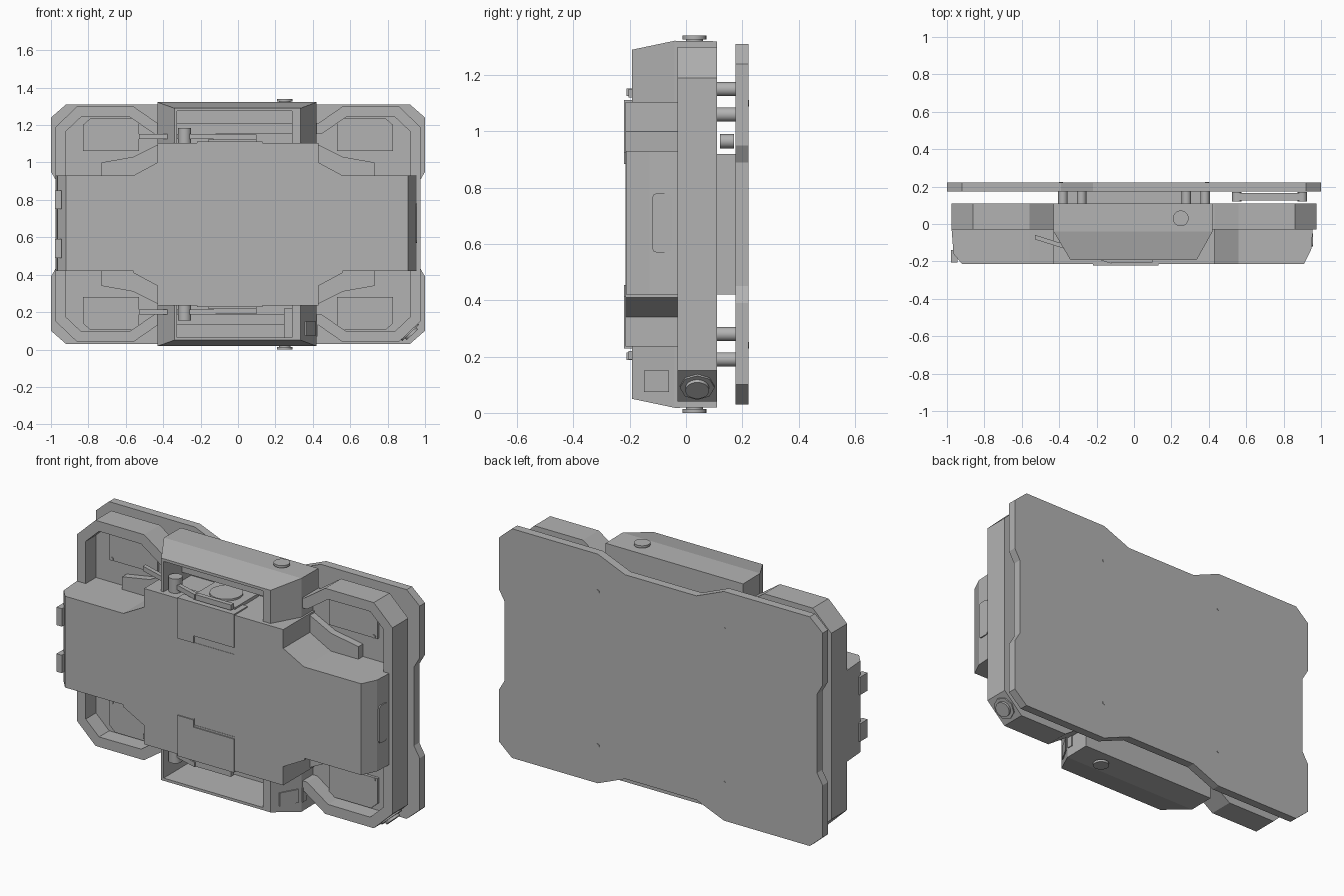
import bpy, bmesh, math
from mathutils import Vector

cube = bpy.data.objects.get("Cube")
if cube:
    bpy.data.objects.remove(cube)

grey = bpy.data.materials.new("mid_grey")
grey.use_nodes = True
grey.diffuse_color = (0.45, 0.45, 0.45, 1)
grey.node_tree.nodes["Principled BSDF"].inputs["Base Color"].default_value = (0.45, 0.45, 0.45, 1)

MID = 0.67  # mirror height


def finish(name, bm):
    bmesh.ops.recalc_face_normals(bm, faces=bm.faces)
    mesh = bpy.data.meshes.new(name)
    bm.to_mesh(mesh)
    bm.free()
    mesh.materials.append(grey)
    ob = bpy.data.objects.new(name, mesh)
    bpy.context.collection.objects.link(ob)
    return ob


def prism(name, pts, a, b, axis="y", tray=None):
    """Extrude a 2D outline from a to b; tray = (wall, depth) hollows the front."""
    place = {"x": lambda u, v, w: (w, u, v),
             "y": lambda u, v, w: (u, w, v),
             "z": lambda u, v, w: (u, v, w)}[axis]
    bm = bmesh.new()
    front = bm.faces.new([bm.verts.new(place(u, v, a)) for u, v in pts])
    back = bm.faces.new([bm.verts.new(place(u, v, b)) for u, v in reversed(pts)])
    n = len(pts)
    fv, bv = list(front.verts), list(reversed(back.verts))
    for i in range(n):
        j = (i + 1) % n
        bm.faces.new((fv[i], bv[i], bv[j], fv[j]))
    bmesh.ops.recalc_face_normals(bm, faces=bm.faces)
    if tray:
        wall, depth = tray
        bmesh.ops.inset_region(bm, faces=[front], thickness=wall)
        floor = bmesh.ops.extrude_face_region(bm, geom=[front])
        bmesh.ops.delete(bm, geom=[front], context="FACES_ONLY")
        moved = [g for g in floor["geom"] if isinstance(g, bmesh.types.BMVert)]
        bmesh.ops.translate(bm, verts=moved, vec=(0, depth, 0))
    return finish(name, bm)


def box(name, x0, x1, y0, y1, z0, z1):
    return prism(name, [(x0, z0), (x1, z0), (x1, z1), (x0, z1)], y0, y1)


def hull(name, pts):
    bm = bmesh.new()
    for p in pts:
        bm.verts.new(p)
    bmesh.ops.convex_hull(bm, input=bm.verts)
    return finish(name, bm)


def rod(name, p, q, r, sides=24):
    p, q = Vector(p), Vector(q)
    bm = bmesh.new()
    bmesh.ops.create_cone(bm, cap_ends=True, segments=sides, radius1=r, radius2=r, depth=(q - p).length)
    turn = (q - p).to_track_quat("Z", "Y").to_matrix()
    for v in bm.verts:
        v.co = turn @ v.co + (p + q) / 2
    ob = finish(name, bm)
    for f in ob.data.polygons:
        f.use_smooth = len(f.vertices) == 4
    return ob


def modify(ob, kind, **settings):
    mod = ob.modifiers.new(kind, kind)
    for k, v in settings.items():
        setattr(mod, k, v)
    mesh = bpy.data.meshes.new_from_object(ob.evaluated_get(bpy.context.evaluated_depsgraph_get()))
    ob.modifiers.clear()
    ob.data = mesh


def cut(ob, *bounds):
    cutter = box("cutter", *bounds)
    modify(ob, "BOOLEAN", operation="DIFFERENCE", object=cutter, solver="EXACT")
    bpy.data.objects.remove(cutter)


def lower_copy(ob):
    """Mirror an upper part to the lower side."""
    bm = bmesh.new()
    bm.from_mesh(ob.data)
    for v in bm.verts:
        v.co.z = 2 * MID - v.co.z
    bmesh.ops.reverse_faces(bm, faces=bm.faces)
    return finish(ob.name.replace("upper", "lower"), bm)


def four_way(q):
    """Complete an upper right quarter outline, listed from the top middle clockwise."""
    right = q + [(x, 2 * MID - z) for x, z in reversed(q)]
    return right + [(-x, z) for x, z in reversed(right)]


# Back plate with corner chamfers and edge notches
prism("back_plate", four_way([(.22, 1.24), (.39, 1.31), (.92, 1.31), (1, 1.24),
                              (1, .95), (.965, .89)]), .175, .222)

# Hollow outer frame
prism("frame_tray", four_way([(.43, 1.21), (.56, 1.30), (.86, 1.30), (.975, 1.19)]),
      -.03, .11, tray=(.06, .09))

# Main cross shaped body
prism("body_bar", [(-.975, .11), (.975, .11), (.975, -.03), (.955, -.03), (.95, -.13), (.91, -.213),
                   (-.92, -.213), (-.965, -.16), (-.975, -.03)], .42, .93, "z")
body = prism("body_column", four_way([(.43, 1.105), (.43, 1.0), (.56, .93)]), -.215, .1)
for z0, z1 in ((.885, .92), (.425, .46)):
    cut(body, -.12, .13, -.3, -.18, z0, z1)
box("rear_core", -.37, .37, .1, .176, .42, .92)

# Side grips and slot covers on the bar ends
slot = [(-.085 + .035 * sx + .015 * math.cos(t) - .015 * sx, .675 + .09 * sz + .015 * math.sin(t))
        for sx, sz, start in ((1, 1, 0), (-1, 1, 90), (-1, -1, 180), (1, -1, 270))
        for t in (math.radians(start + d) for d in (0, 45, 90))]
prism("right_slot_cover", slot, .945, .958, "x")
for z in (.54, .80):
    box("left_latch", -.978, -.945, -.205, -.14, z - .05, z + .05)

# Upper parts, each with a mirrored lower twin
upper = []
handle = hull("upper_handle", [(x, y, z) for x, y, top in
                               ((-.43, .11, 1.32), (.42, .11, 1.32), (-.43, -.04, 1.322),
                                (.42, -.04, 1.322), (-.34, -.192, 1.29), (.335, -.192, 1.29))
                               for z in (1.09, top)])
cut(handle, -.325, .29, -.3, .05, 1.0, 1.275)
upper.append(handle)

# Access lid wrapping over the body edge
upper.append(box("upper_lid", -.22, .13, -.221, -.1, .925, 1.112))
upper.append(box("upper_lid_tab", -.22, -.12, -.221, -.2, .885, .925))

# Fan housing on the body end
upper.append(box("upper_fan_base", -.16, .10, -.17, .04, 1.1, 1.122))
upper.append(rod("upper_fan_ring", (-.03, -.06, 1.12), (-.03, -.06, 1.132), .085, 32))

# Swing lever with pivot and grip bar
upper.append(hull("upper_lever", [(x, y + d, z) for x, y in ((-.53, -.07), (-.12, -.2))
                                  for d in (-.012, .012) for z in (1.125, 1.152)]))
upper.append(rod("upper_lever_pivot", (-.285, -.145, 1.1), (-.285, -.145, 1.185), .035))
upper.append(box("upper_grip_bar", -.13, .10, -.205, -.18, 1.12, 1.15))

# Round knob on the handle
upper.append(rod("upper_knob_stem", (.25, .03, 1.31), (.25, .03, 1.33), .03))
upper.append(rod("upper_knob_cap", (.25, .03, 1.327), (.25, .03, 1.34), .042))

# Recess panels, gussets, spacers and screws on both sides
for s, side in ((-1, "right"), (1, "left")):
    upper.append(prism("upper_recess_panel_" + side,
                       [(s * x, z) for x, z in ((.53, 1.06), (.83, 1.06), (.83, 1.2), (.79, 1.235), (.53, 1.235))],
                       .045, .062))
    upper.append(prism("upper_gusset_" + side,
                       [(s * x, z) for x, z in ((.42, .92), (.73, .92), (.73, 1.0), (.56, 1.03), (.42, 1.1))],
                       .02, .08))
    upper.append(rod("upper_spacer_" + side, (s * .38, .1, 1.15), (s * .38, .18, 1.15), .025))
    upper.append(rod("upper_inner_spacer_" + side, (s * .28, .1, 1.06), (s * .28, .18, 1.06), .025))
    upper.append(rod("upper_plate_screw_" + side, (s * .39, .2, 1.1), (s * .39, .224, 1.1), .011, 12))
    upper.append(rod("upper_frame_screw_" + side, (s * .81, .04, 1.07), (s * .81, .055, 1.07), .01, 12))
for ob in upper:
    lower_copy(ob)

# Rear hinge arm
box("rear_hinge_arm", .55, .90, .125, .165, .94, .99)
for x in (.55, .90):
    rod("rear_hinge_pin", (x, .12, .965), (x, .17, .965), .025)

# Grille block and window plate in the lower handle
box("lower_grille_block", .245, .30, -.12, .06, .06, .22)
for i in range(4):
    z = .08 + i * .03
    box("grille_bar", .25, .295, -.128, -.115, z, z + .015)
box("lower_window_plate", .415, .425, -.035, .0, .07, .15)
hull("lower_side_window", [(x + d, y, z) for x, y in ((.362, -.15), (.413, -.06))
                           for d in (-.02, .003) for z in (.075, .15)])

# Connector on the lower chamfered corner
axis = Vector((.11, 0, -.115)).normalized()
base = Vector((.917, .04, .095))
rod("corner_connector_flange", base - axis * .02, base + axis * .008, .062, 8)
rod("corner_connector_plug", base, base + axis * .022, .042)
